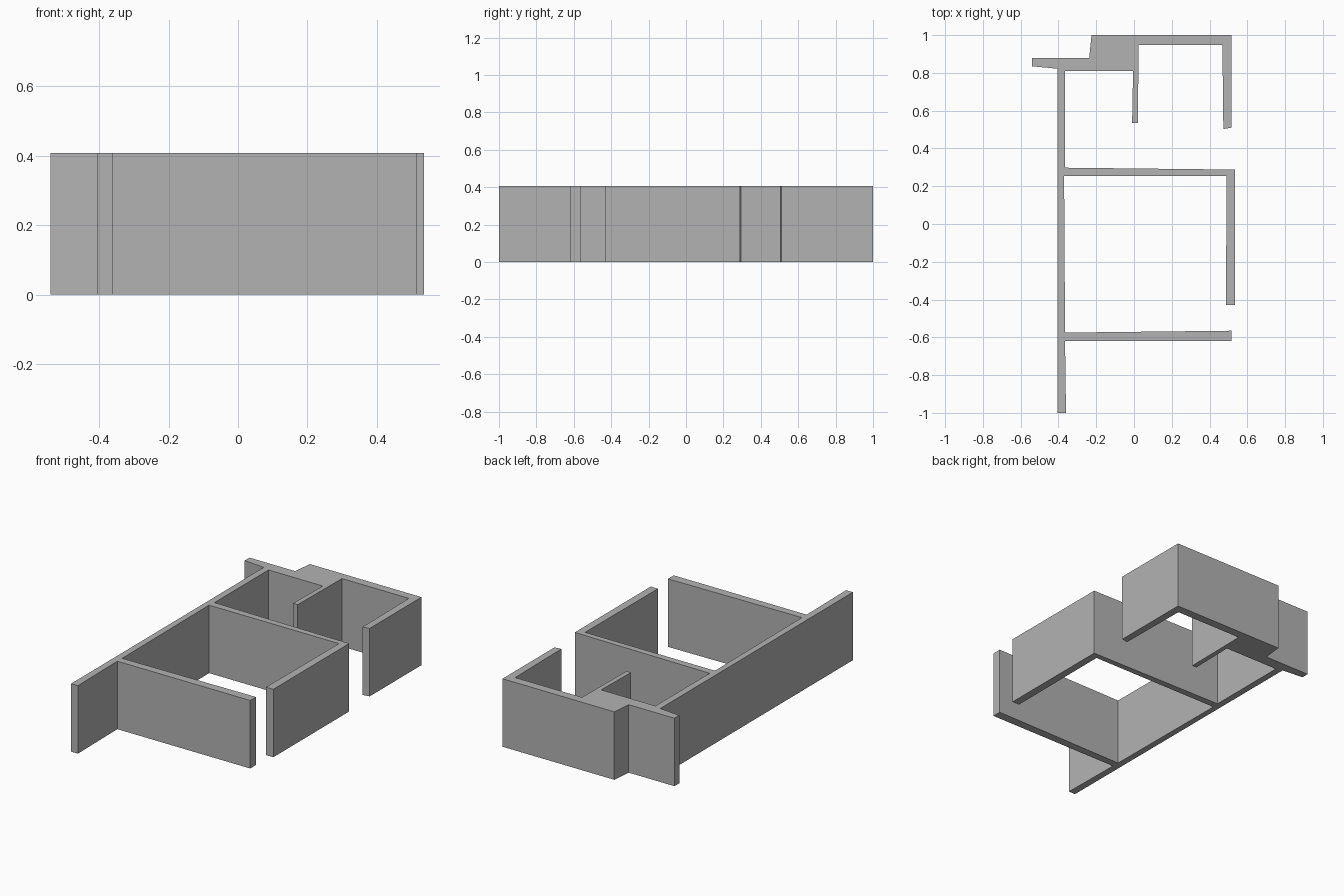
import bpy
import bmesh

HEIGHT = 0.407

default_cube = bpy.data.objects.get("Cube")
if default_cube:
    bpy.data.objects.remove(default_cube, do_unlink=True)


def make_material(name, colour):
    mat = bpy.data.materials.new(name)
    mat.use_nodes = True
    mat.diffuse_color = colour
    mat.node_tree.nodes["Principled BSDF"].inputs["Base Color"].default_value = colour
    return mat


def extrude_plan(name, plan, height, mat):
    """Raise a closed counter-clockwise floor plan into a solid."""
    bm = bmesh.new()
    base = bm.faces.new([bm.verts.new((x, y, 0)) for x, y in plan])
    raised = bmesh.ops.extrude_face_region(bm, geom=[base], use_keep_orig=True)
    top_verts = [g for g in raised["geom"] if isinstance(g, bmesh.types.BMVert)]
    bmesh.ops.translate(bm, verts=top_verts, vec=(0, 0, height))
    bmesh.ops.recalc_face_normals(bm, faces=bm.faces)
    mesh = bpy.data.meshes.new(name)
    bm.to_mesh(mesh)
    bm.free()
    mesh.materials.append(mat)
    obj = bpy.data.objects.new(name, mesh)
    bpy.context.collection.objects.link(obj)
    return obj


# Front end of the long wall and the front cross wall
front_walls = [(-0.405, -1), (-0.36, -1), (-0.365, -0.62),
               (0.515, -0.62), (0.515, -0.565), (-0.365, -0.575)]

# Middle cross wall with its side return
middle_walls = [(-0.37, 0.255), (0.49, 0.255), (0.487, -0.43), (0.535, -0.43),
                (0.535, 0.288), (-0.365, 0.298)]

# Back room: partition, alcove and right-hand return
back_room = [(-0.365, 0.81), (-0.005, 0.81), (-0.01, 0.535), (0.02, 0.535),
             (0.025, 0.948), (0.468, 0.948), (0.473, 0.503), (0.515, 0.51)]

# Outer back wall, thick block and side stub
back_outline = [(0.515, 1), (-0.225, 1), (-0.237, 0.88),
                (-0.54, 0.88), (-0.54, 0.835), (-0.405, 0.822)]

grey = make_material("plain grey", (0.45, 0.45, 0.45, 1))
extrude_plan("house_walls", front_walls + middle_walls + back_room + back_outline,
             HEIGHT, grey)
